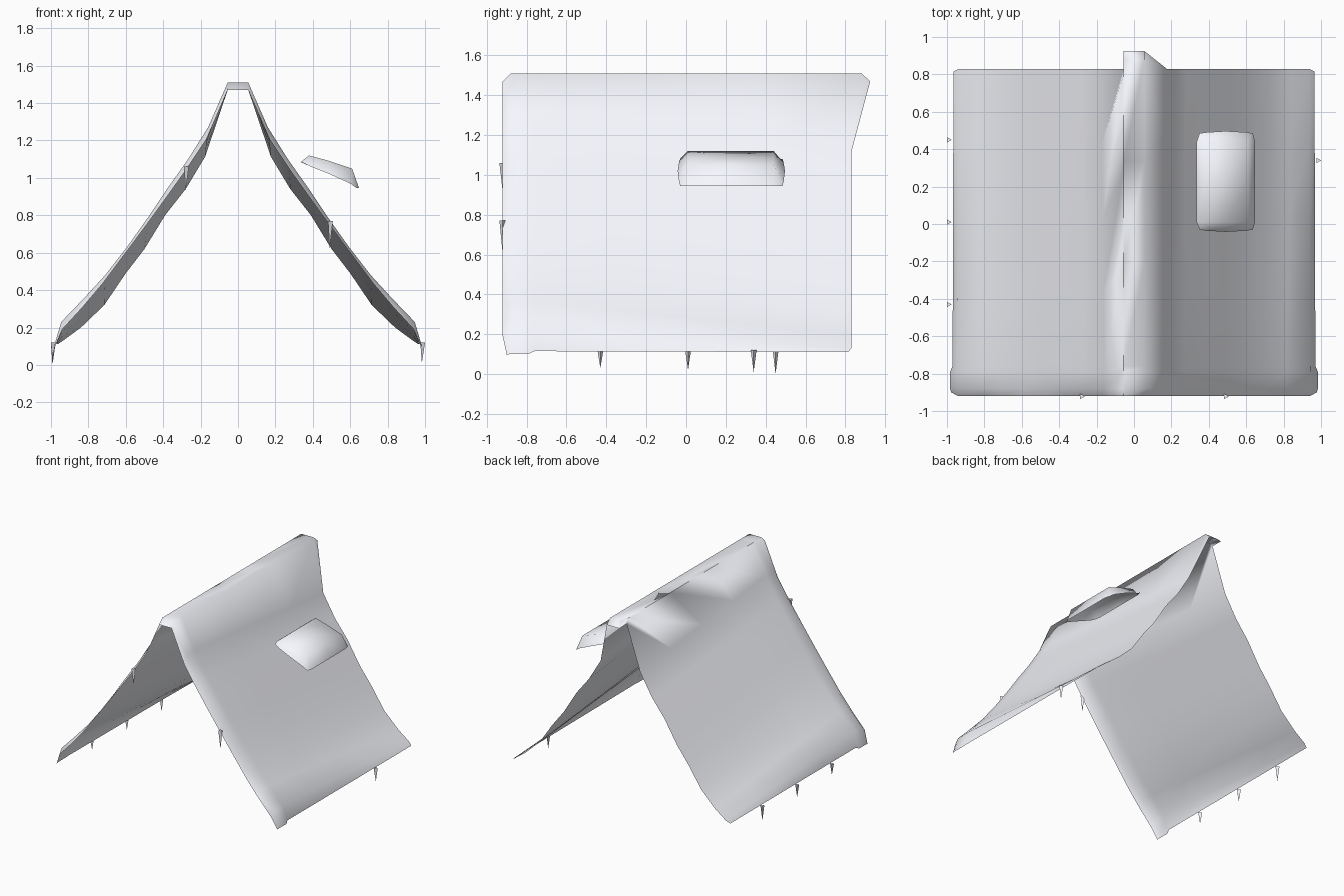
import bpy, math

if "Cube" in bpy.data.objects:
    bpy.data.objects.remove(bpy.data.objects["Cube"])

# Half profile of the roof: top line x, z / front hem x, z / drooping back edge x, z
HALF = [(0.055, 1.51, 0.055, 1.47, 0.055, 1.47),
        (0.16, 1.27, 0.17, 1.205, 0.175, 1.115),
        (0.27, 1.095, 0.28, 1.04, 0.28, 0.94),
        (0.38, 0.94, 0.38, 0.90, 0.39, 0.80),
        (0.48, 0.79, 0.485, 0.755, 0.50, 0.62),
        (0.59, 0.635, 0.60, 0.60, 0.60, 0.49),
        (0.71, 0.48, 0.72, 0.44, 0.715, 0.32),
        (0.82, 0.36, 0.83, 0.31, 0.84, 0.20),
        (0.945, 0.23, 0.94, 0.19, 0.935, 0.13),
        (0.97, 0.115, 0.965, 0.11, 0.965, 0.11)]

snow = bpy.data.materials.new("pale_snow")
snow.diffuse_color = (0.94, 0.95, 1.0, 1)
snow.use_nodes = True
snow.node_tree.nodes["Principled BSDF"].inputs["Base Color"].default_value = snow.diffuse_color


def sheet(name, columns):
    """Smooth open surface from a list of equally long point columns."""
    n = len(columns[0])
    verts = [p for col in columns for p in col]
    faces = [(i * n + j, (i + 1) * n + j, (i + 1) * n + j + 1, i * n + j + 1)
             for i in range(len(columns) - 1) for j in range(n - 1)]
    mesh = bpy.data.meshes.new(name)
    mesh.from_pydata(verts, [], faces)
    mesh.polygons.foreach_set("use_smooth", [True] * len(faces))
    mesh.materials.append(snow)
    mesh.update()
    obj = bpy.data.objects.new(name, mesh)
    bpy.context.collection.objects.link(obj)
    return obj


def roof_column(s, k, ridge_tip):
    x, z, hx, hz, bx, bz = HALF[k]
    eave = k == len(HALF) - 1
    f = 0.013 if eave else 0          # flared front corner
    col = [(s * (hx + f), -0.90 if eave else -0.92, hz - f),
           (s * (x + f), -0.88, z - f), (s * (x + f), -0.79, z - f)]
    back = 0.815 if eave else 0.83
    for i in range(5):                # slope sags steadily towards the back
        t = i / 4
        y = -0.76 + t * (back + 0.76)
        if k == 0:                    # ridge stays level, then turns down at its end
            end = 0.88 if ridge_tip else 0.80
            y = -0.76 + (end + 0.76) * t / 0.75
            col.append((s * x, y, z) if i < 4 else (s * bx, 0.925 if ridge_tip else 0.83, bz))
        else:
            col.append((s * (x + t * (bx - x)), y, z + t * (bz - z)))
    return col


# Roof blanket: left slope, ridge with a longer back tip, right slope
last = len(HALF)
cols = [roof_column(-1, k, False) for k in reversed(range(last))]
cols += [roof_column(-1, 0, True)]
cols += [roof_column(1, k, k == 0) for k in range(last)]
sheet("roof_cover", cols)

# Small curved cap floating over the right slope
cap = []
for x, z, hx, hz, grow in [(0.335, 1.085, 0.35, 1.08, 0), (0.38, 1.12, 0.39, 1.06, 0.006),
                           (0.49, 1.09, 0.49, 1.02, 0.012), (0.61, 1.05, 0.60, 0.97, 0.006),
                           (0.647, 0.945, 0.635, 0.945, 0)]:
    cap.append([(hx, -0.03 - grow, hz), (x, 0.01, z), (x, 0.23, z),
                (x, 0.44, z), (hx, 0.485 + grow, hz)])
sheet("dormer_cap", cap)


# Icicles: three-sided spikes under the eaves and the front gable
def icicle(x, y, top, tip):
    bpy.ops.mesh.primitive_cone_add(vertices=3, radius1=0.017, radius2=0,
                                    depth=top - tip, location=(x, y, (top + tip) / 2),
                                    rotation=(math.pi, 0, math.pi / 2))
    bpy.context.object.name = "icicle"
    bpy.context.object.data.materials.append(snow)


for spec in [(-0.992, -0.43, 0.12, 0.03), (-0.992, 0.01, 0.12, 0.02),
             (-0.992, 0.45, 0.12, 0.0), (0.983, 0.34, 0.12, 0.01),
             (-0.28, -0.922, 1.06, 0.93), (0.49, -0.922, 0.77, 0.62)]:
    icicle(*spec)
